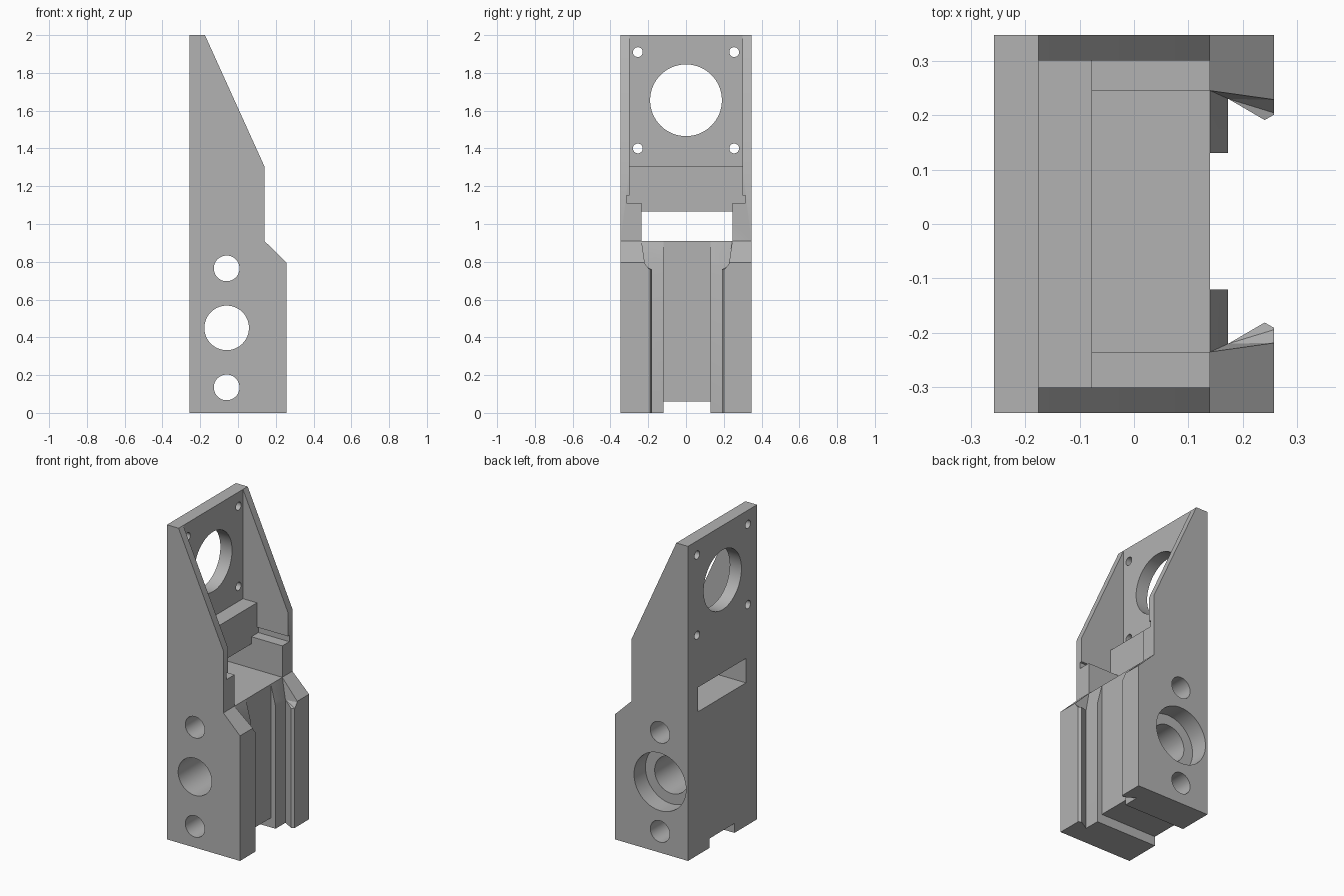
import bpy, bmesh, math
from mathutils import Vector

if "Cube" in bpy.data.objects:
    bpy.data.objects.remove(bpy.data.objects["Cube"])

OFF = 0.005  # the slide and window sit slightly off the centre line

grey = bpy.data.materials.new("plain grey")
grey.use_nodes = True
colour = (0.45, 0.45, 0.45, 1)
grey.diffuse_color = colour
grey.node_tree.nodes["Principled BSDF"].inputs["Base Color"].default_value = colour


def finish(name, bm):
    bmesh.ops.recalc_face_normals(bm, faces=bm.faces[:])
    mesh = bpy.data.meshes.new(name)
    bm.to_mesh(mesh)
    bm.free()
    mesh.materials.append(grey)
    obj = bpy.data.objects.new(name, mesh)
    bpy.context.collection.objects.link(obj)
    return obj


def prism(name, axis, profile, lo, hi):
    """Extrude a flat outline along x, y or z."""
    place = {"x": lambda a, b, t: (t, a, b),
             "y": lambda a, b, t: (a, t, b),
             "z": lambda a, b, t: (a, b, t)}[axis]
    bm = bmesh.new()
    face = bm.faces.new([bm.verts.new(place(a, b, lo)) for a, b in profile])
    new = bmesh.ops.extrude_face_region(bm, geom=[face])["geom"]
    move = Vector(place(0, 0, hi - lo))
    bmesh.ops.translate(bm, vec=move, verts=[v for v in new if isinstance(v, bmesh.types.BMVert)])
    return finish(name, bm)


def box(name, x, half_y, z, off=0.0):
    rect = [(x[0], z[0]), (x[1], z[0]), (x[1], z[1]), (x[0], z[1])]
    return prism(name, "y", rect, off - half_y, off + half_y)


def rod(name, axis, a, b, r, lo, hi, n=64):
    ring = [(a + r * math.cos(2 * math.pi * i / n), b + r * math.sin(2 * math.pi * i / n))
            for i in range(n)]
    return prism(name, axis, ring, lo, hi)


def cut(target, cutter):
    cutter.hide_render = True
    mod = target.modifiers.new("cut", "BOOLEAN")
    mod.operation = "DIFFERENCE"
    mod.solver = "EXACT"
    mod.object = cutter
    bpy.context.view_layer.objects.active = target
    bpy.ops.object.modifier_apply(modifier=mod.name)
    bpy.data.objects.remove(cutter)


# Solid bracket body from its side outline
outline = [(-0.257, 0), (0.257, 0), (0.257, 0.795), (0.14, 0.91),
           (0.14, 1.305), (-0.175, 2), (-0.257, 2)]
body = prism("bracket_body", "y", outline, -0.347, 0.347)

# Upper pocket, leaving back plate, cross block and side walls
pocket = [(-0.175, 2.2), (-0.175, 1.305), (-0.077, 1.305), (-0.077, 1.11), (0.4, 1.11), (0.4, 2.2)]
cut(body, prism("pocket_cutter", "y", pocket, -0.3, 0.3))
# Grooves at the foot of the side walls
cut(body, box("groove_cutter", (-0.077, 0.4), 0.315, (1.11, 1.15)))
# Channel between the ledges, and the window under the cross block
channel = [(-0.4, 0.91), (0.4, 0.91), (0.4, 1.13), (-0.077, 1.13), (-0.077, 1.065), (-0.4, 1.065)]
cut(body, prism("window_cutter", "y", channel, OFF - 0.24, OFF + 0.24))

# Dovetail slide on the front, with raised pads
half = [(0.14, 0.125), (0.173, 0.125), (0.173, 0.225), (0.24, 0.186), (0.3, 0.22)]
slide = [(x, OFF + y) for x, y in half] + [(x, OFF - y) for x, y in reversed(half)]
cut(body, prism("slide_cutter", "z", slide, -0.1, 1.0))

# Flared lead-in at the top of the slide
bm = bmesh.new()
for x, y, z in [(0.14, 0.24, 0.91), (0.14, 0.24, 1), (0.173, 0.225, 0.78),
                (0.24, 0.186, 0.76), (0.3, 0.186, 0.75), (0.3, 0.222, 0.795), (0.3, 0.222, 1)]:
    for side in (-1, 1):
        bm.verts.new((x, OFF + side * y, z))
bmesh.ops.convex_hull(bm, input=bm.verts[:])
cut(body, finish("lead_in_cutter", bm))

# Notch along the underside
cut(body, box("notch_cutter", (-0.4, 0.4), 0.125, (-0.1, 0.06), OFF))

# Cross bores with a counterbore at the back
for z, r in ((0.135, 0.068), (0.45, 0.118), (0.765, 0.068)):
    cut(body, rod("bore_cutter", "y", -0.06, z, r, -0.5, 0.5))
cut(body, rod("counterbore_cutter", "y", -0.06, 0.45, 0.183, 0.232, 0.5))

# Motor opening and its four screw holes in the back plate
cut(body, rod("opening_cutter", "x", 0, 1.655, 0.19, -0.4, -0.1))
for y in (-0.255, 0.255):
    for z in (1.4, 1.91):
        cut(body, rod("screw_cutter", "x", y, z, 0.026, -0.4, -0.1, 32))

# Smooth bores, sharp edges
bpy.ops.object.select_all(action="DESELECT")
body.select_set(True)
bpy.context.view_layer.objects.active = body
bpy.ops.object.shade_smooth_by_angle(angle=math.radians(30))
